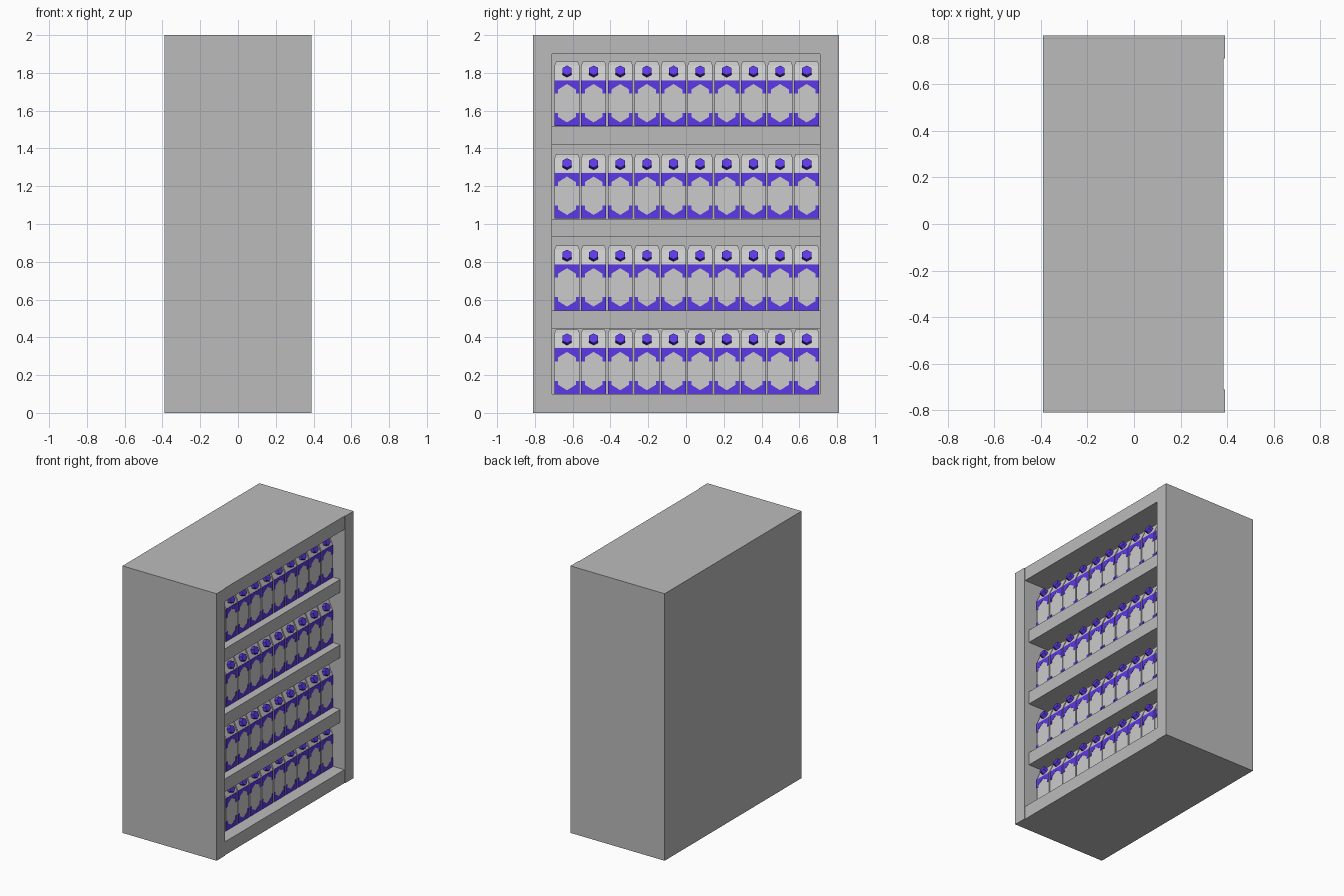
import bpy, bmesh, math
from mathutils import Matrix

if "Cube" in bpy.data.objects:
    bpy.data.objects.remove(bpy.data.objects["Cube"])


def material(name, rgb):
    m = bpy.data.materials.new(name)
    m.diffuse_color = (*rgb, 1)
    m.use_nodes = True
    m.node_tree.nodes["Principled BSDF"].inputs["Base Color"].default_value = m.diffuse_color
    return m


grey = material("cabinet_grey", (0.5, 0.5, 0.5))
white = material("carton_white", (0.7, 0.7, 0.7))
blue = material("print_blue", (0.11, 0.04, 0.8))


def finish(name, bm, mats):
    bmesh.ops.recalc_face_normals(bm, faces=bm.faces)
    me = bpy.data.meshes.new(name)
    bm.to_mesh(me)
    bm.free()
    for m in mats:
        me.materials.append(m)
    ob = bpy.data.objects.new(name, me)
    bpy.context.collection.objects.link(ob)
    return ob


def box(name, x0, x1, y0, y1, z0, z1):
    bm = bmesh.new()
    bmesh.ops.create_cube(bm, size=1)
    for v in bm.verts:
        v.co = ((x0 + x1) / 2 + v.co.x * (x1 - x0),
                (y0 + y1) / 2 + v.co.y * (y1 - y0),
                (z0 + z1) / 2 + v.co.z * (z1 - z0))
    return finish(name, bm, [grey])


# Cabinet shell, open towards +x
box("side_wall_front", -0.39, 0.39, -0.81, -0.71, 0, 2)
box("side_wall_back", -0.39, 0.39, 0.71, 0.81, 0, 2)
box("top_panel", -0.385, 0.385, -0.71, 0.71, 1.9, 2)
box("bottom_panel", -0.385, 0.385, -0.71, 0.71, 0, 0.1)
box("rear_panel", -0.39, -0.34, -0.71, 0.71, 0, 2)
for i, z in enumerate((0.445, 0.93, 1.42)):
    box(f"shelf_{i + 1}", -0.34, 0.35, -0.71, 0.71, z, z + 0.097)

HX, HY = 0.065, 0.066  # carton half depth and half width


def carton_mesh():
    bm = bmesh.new()
    # Body and gable roof lofted from rectangles (z, half depth, half width)
    rings = []
    for z, hx, hy in ((0, HX, HY), (0.245, HX, HY), (0.322, 0.03, HY), (0.342, 0.008, 0.058)):
        rings.append([bm.verts.new((sx * hx, sy * hy, z))
                      for sx, sy in ((1, 1), (-1, 1), (-1, -1), (1, -1))])
    for a, b in zip(rings, rings[1:]):
        for i in range(4):
            j = (i + 1) % 4
            bm.faces.new((a[i], a[j], b[j], b[i]))
    bm.faces.new(rings[0])
    bm.faces.new(rings[-1])

    # Printed bands, thin notched plates on the front and rear
    def band(half, side):
        outline = half + [(-y, z) for y, z in reversed(half[:-1])]
        f = bm.faces.new([bm.verts.new((side * HX, y, z)) for y, z in outline])
        f.material_index = 1
        ext = bmesh.ops.extrude_face_region(bm, geom=[f])["geom"]
        for g in ext:
            if isinstance(g, bmesh.types.BMVert):
                g.co.x += side * 0.002
            elif isinstance(g, bmesh.types.BMFace):
                for e in g.edges:
                    for lf in e.link_faces:
                        lf.material_index = 1

    for side in (1, -1):
        for lo in (True, False):
            half = [(HY, 0), (HY, 0.07), (0.047, 0.07), (0.047, 0.049), (0, 0.02)]
            if not lo:
                half = [(y, 0.243 - z) for y, z in half]
            # each half is closed along the straight outer edge
            band(half, side)

    # Six-sided cap standing on the sloped roof
    tilt = math.atan2(0.077, 0.035)
    rot = Matrix.Rotation(tilt, 4, 'Y') @ Matrix.Rotation(math.pi / 2, 4, 'Z')
    mat = Matrix.Translation((0.0475, 0, 0.284)) @ rot @ Matrix.Translation((0, 0, 0.012))
    cap = bmesh.ops.create_cone(bm, cap_ends=True, segments=6, radius1=0.028,
                                radius2=0.028, depth=0.03, matrix=mat)
    for f in {f for v in cap["verts"] for f in v.link_faces}:
        f.material_index = 1
    return bm


# Four rows of ten cartons sharing one mesh
master = finish("carton_1_1", carton_mesh(), [white, blue])
for r, z in enumerate((0.1, 0.543, 1.028, 1.518)):
    for c in range(10):
        ob = master
        if r or c:
            ob = bpy.data.objects.new(f"carton_{r + 1}_{c + 1}", master.data)
            bpy.context.collection.objects.link(ob)
        ob.location = (0.225, -0.63 + c * 0.141, z)
